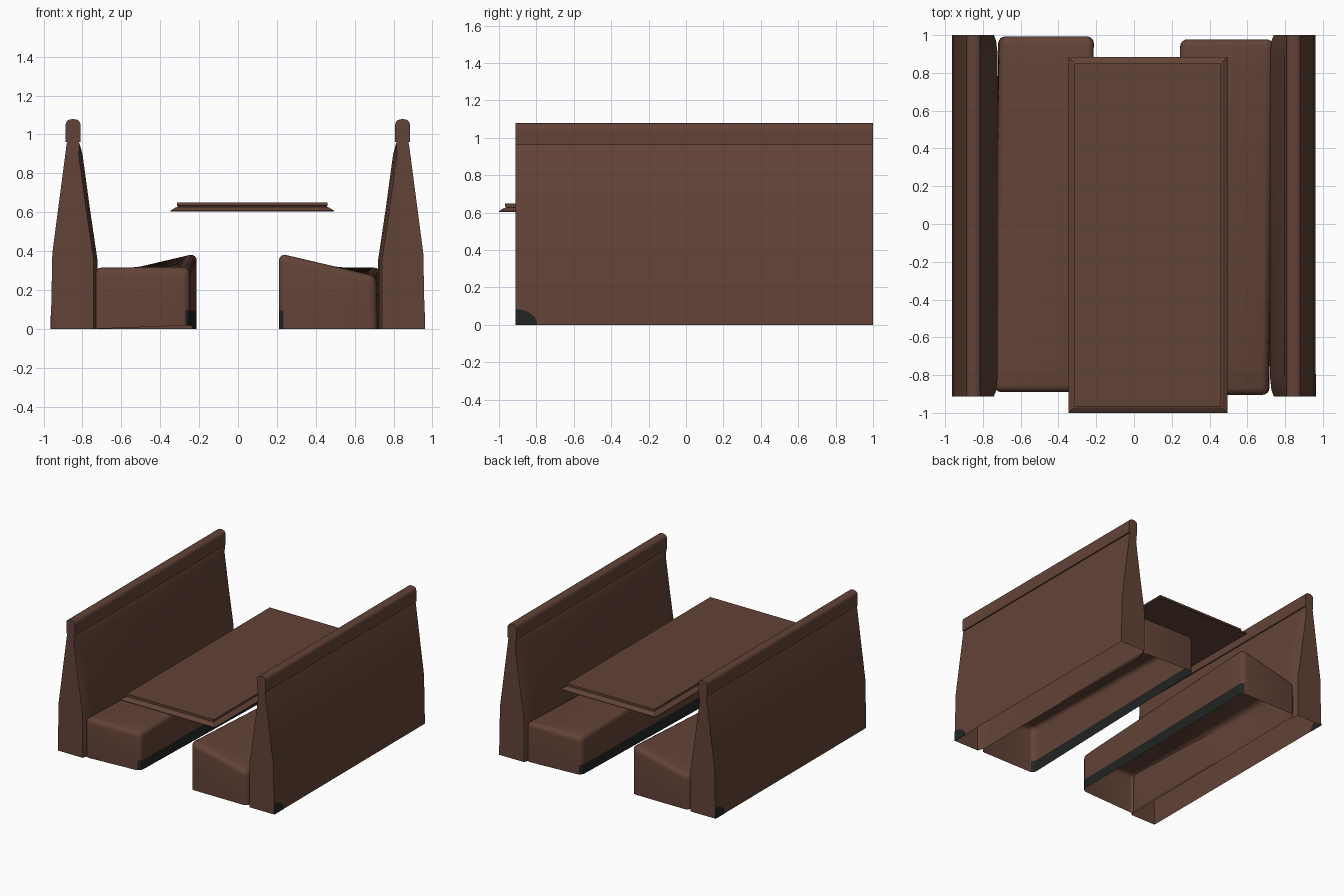
import bpy, bmesh, math
from mathutils import Matrix

if "Cube" in bpy.data.objects:
    bpy.data.objects.remove(bpy.data.objects["Cube"])


def material(name, rgb):
    m = bpy.data.materials.new(name)
    m.diffuse_color = (*rgb, 1)
    m.use_nodes = True
    m.node_tree.nodes["Principled BSDF"].inputs["Base Color"].default_value = m.diffuse_color
    return m


BROWN = material("brown leather", (0.123, 0.056, 0.038))
BLACK = material("black trim", (0.016, 0.018, 0.018))
# half turn that carries the right bench onto the left one
TURN = Matrix.Translation((-0.002, 0.088, 0)) @ Matrix.Rotation(math.pi, 4, 'Z')


def finish(name, bm, mats, smooth=35, turn=False, open_bottom=False):
    bmesh.ops.recalc_face_normals(bm, faces=bm.faces)
    if open_bottom:
        floor = [f for f in bm.faces if f.normal.z < -0.9 and f.calc_center_median().z < 0.05]
        bmesh.ops.delete(bm, geom=floor, context='FACES')
    if turn:
        bm.transform(TURN)
    me = bpy.data.meshes.new(name)
    bm.to_mesh(me)
    bm.free()
    ob = bpy.data.objects.new(name, me)
    bpy.context.collection.objects.link(ob)
    for m in mats:
        me.materials.append(m)
    if smooth:
        bpy.ops.object.select_all(action='DESELECT')
        ob.select_set(True)
        bpy.context.view_layer.objects.active = ob
        bpy.ops.object.shade_smooth_by_angle(angle=math.radians(smooth))
    return ob


def loft(sections):
    """Skin closed rings of 3D points and cap both ends."""
    bm = bmesh.new()
    rings = [[bm.verts.new(p) for p in s] for s in sections]
    n = len(rings[0])
    for a, b in zip(rings, rings[1:]):
        for i in range(n):
            j = (i + 1) % n
            bm.faces.new((a[i], a[j], b[j], b[i]))
    bm.faces.new(rings[0])
    bm.faces.new(rings[-1])
    bmesh.ops.recalc_face_normals(bm, faces=bm.faces)
    return bm


def cut(bm, co, no):
    bmesh.ops.bisect_plane(bm, geom=bm.verts[:] + bm.edges[:] + bm.faces[:],
                           plane_co=co, plane_no=no)


Y0, Y1 = -0.912, 1.0

for side, turn in (("right", False), ("left", True)):
    # tapered backrest, padded inner face pinched at both ends
    inner = [(0.72, 0), (0.72, 0.35), (0.76, 0.62), (0.798, 0.9), (0.813, 0.953)]
    outer = [(0.82, 0.968), (0.872, 0.968), (0.879, 0.953), (0.953, 0.39), (0.961, 0)]
    secs = []
    for y, pinch in ((Y0, 0.02), (Y0 + 0.03, 0.008), (Y0 + 0.1, 0),
                     (Y1 - 0.1, 0), (Y1 - 0.03, 0.008), (Y1, 0.02)):
        secs.append([(x + pinch * (z < 0.95), y, z) for x, z in inner]
                    + [(x, y, z) for x, z in outer])
    finish(side + "_backrest", loft(secs), [BROWN], 20, turn, True)

    # rounded top rail
    prof = [(0.808, 0.962), (0.885, 0.962)]
    for a in range(0, 181, 18):
        t = math.radians(a)
        prof.append((0.8465 + 0.0385 * math.copysign(abs(math.cos(t)) ** 0.8, math.cos(t)),
                     1.043 + 0.036 * math.sin(t) ** 0.8 if a < 180 else 1.043))
    finish(side + "_top_rail", loft([[(x, y, z) for x, z in prof] for y in (Y0, Y1)]),
           [BROWN], 35, turn)

    # twisted seat cushion, open below: front end slopes, rear end is flat
    front = [(0.21, 0), (0.717, 0), (0.712, 0.27), (0.21, 0.39)]
    rear = [(0.245, 0.018), (0.738, 0), (0.738, 0.316), (0.245, 0.318)]
    bm = loft([[(x, -0.905, z) for x, z in front], [(x, 0.978, z) for x, z in rear]])
    edges = [e for e in bm.edges if max(v.co.z for v in e.verts) > 0.1]
    bmesh.ops.bevel(bm, geom=edges, offset=0.038, segments=4, profile=0.5, affect='EDGES')
    for i in range(1, 12):
        cut(bm, (0, -0.9 + i * 0.157, 0), (0, 1, 0))
    cut(bm, (0, 0, 0.095), (0, 0, 1))
    bmesh.ops.recalc_face_normals(bm, faces=bm.faces)
    # black strip along the lower aisle face
    for f in bm.faces:
        if f.calc_center_median().z < 0.095 and f.normal.x < -0.5:
            f.material_index = 1
    finish(side + "_seat", bm, [BROWN, BLACK], 35, turn, True)

    # black scuffed corner plate low on the outer face
    arc = [(Y0, 0.0)] + [(Y0 + 0.117 * math.cos(math.radians(a)),
                          0.085 * math.sin(math.radians(a))) for a in range(0, 91, 15)]
    bm = loft([[(0.961 - z * 0.0205 + d, y, z) for y, z in arc] for d in (-0.003, 0.0015)])
    finish(side + "_corner_plate", bm, [BLACK], 0, turn)

# table top: sloped moulded edge, small groove and raised slab
table = []
for inset, z in ((0, 0.603), (0, 0.608), (0.025, 0.624), (0.037, 0.628),
                 (0.037, 0.632), (0.033, 0.634), (0.033, 0.649)):
    xa, xb, ya, yb = -0.347 + inset, 0.494 - inset, -1.0 + inset, 0.884 - inset
    table.append([(xa, ya, z), (xb, ya, z), (xb, yb, z), (xa, yb, z)])
finish("table_top", loft(table), [BROWN], 0)
